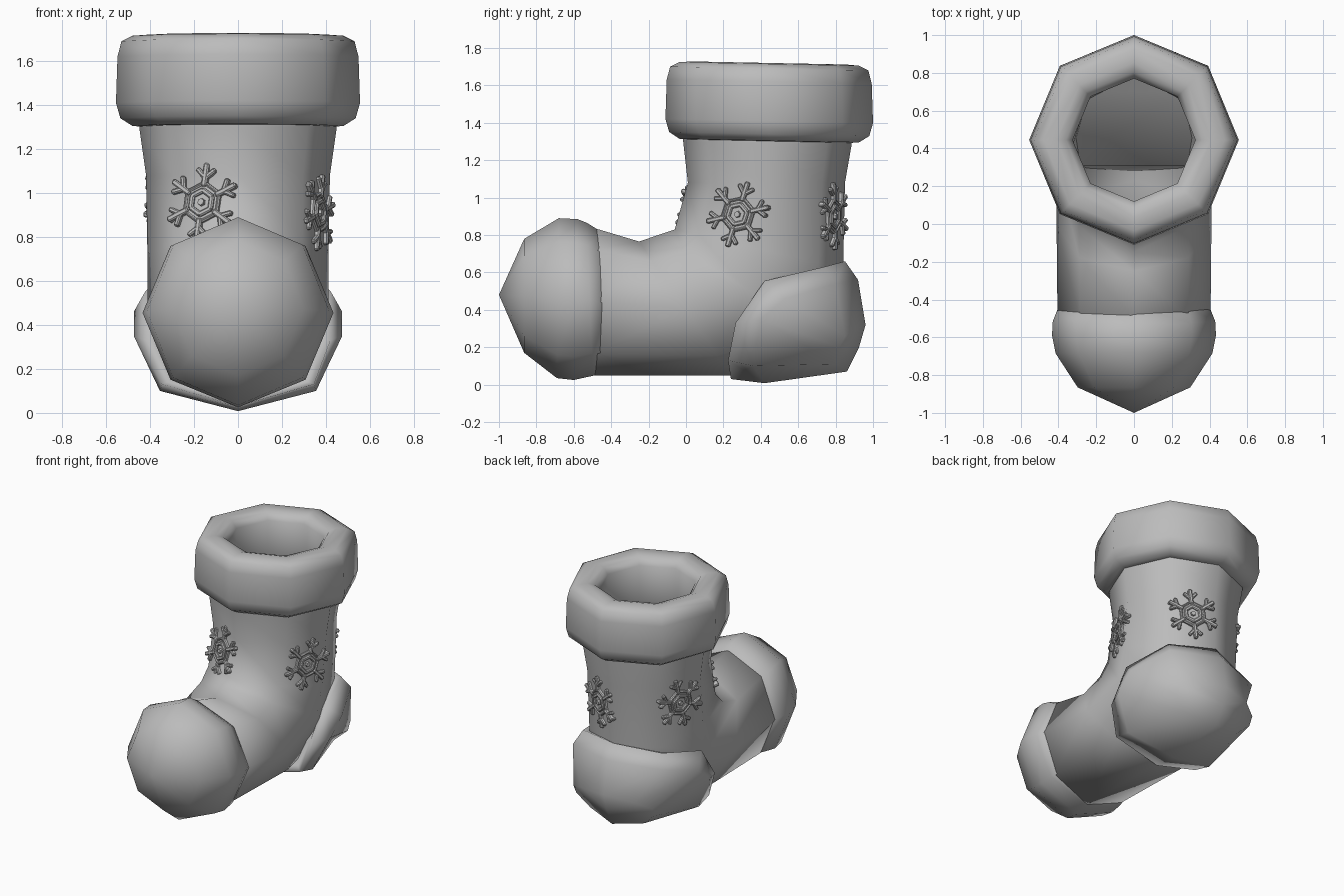
import bpy, bmesh, math
from mathutils import Vector, Matrix
from mathutils.bvhtree import BVHTree

cube = bpy.data.objects.get("Cube")
if cube:
    bpy.data.objects.remove(cube, do_unlink=True)

grey = bpy.data.materials.new("soft grey")
grey.use_nodes = True
color = (0.5, 0.5, 0.5, 1)
grey.diffuse_color = color
grey.node_tree.nodes["Principled BSDF"].inputs["Base Color"].default_value = color


def finish(bm, name, angle=180):
    bmesh.ops.recalc_face_normals(bm, faces=bm.faces)
    mesh = bpy.data.meshes.new(name)
    bm.to_mesh(mesh)
    bm.free()
    mesh.materials.append(grey)
    obj = bpy.data.objects.new(name, mesh)
    bpy.context.collection.objects.link(obj)
    bpy.ops.object.select_all(action="DESELECT")
    obj.select_set(True)
    bpy.context.view_layer.objects.active = obj
    if angle == 180:
        bpy.ops.object.shade_smooth()
    else:
        bpy.ops.object.shade_smooth_by_angle(angle=math.radians(angle))
    return obj


def octagon(front, back, width):
    """Eight-sided ring across the y-z plane, from its front point to its back point."""
    f, b = Vector((0, *front)), Vector((0, *back))
    ring = []
    for i in range(8):
        a = i * math.tau / 8
        ring.append((f + b) / 2 + (f - b) / 2 * math.cos(a) + Vector((width * math.sin(a), 0, 0)))
    return ring


def loft(rings, closed=False, start=False, end=False, tip=None):
    bm = bmesh.new()
    loops = [[bm.verts.new(p) for p in ring] for ring in rings]
    pairs = list(zip(loops, loops[1:]))
    if closed:
        pairs.append((loops[-1], loops[0]))
    n = len(loops[0])
    for a, b in pairs:
        for i in range(n):
            j = (i + 1) % n
            bm.faces.new((a[i], a[j], b[j], b[i]))
    if start:
        bm.faces.new(loops[0])
    if end:
        bm.faces.new(loops[-1])
    if tip:
        t = bm.verts.new(tip)
        for i in range(n):
            bm.faces.new((loops[-1][i], loops[-1][(i + 1) % n], t))
    return bm


# Hollow leg and foot
body = loft([octagon(*r) for r in (
    ((-.02, 1.5), (.89, 1.5), .45),
    ((-.015, 1.3), (.885, 1.28), .448),
    ((.01, 1.08), (.85, 1.08), .418),
    ((-.06, .83), (.84, .62), .412),
    ((-.15, .80), (.80, .22), .412),
    ((-.25, .765), (.24, .05), .41),
    ((-.50, .84), (-.50, .05), .405),
)])
bmesh.ops.recalc_face_normals(body, faces=body.faces)
surface = BVHTree.FromBMesh(body)
boot = finish(body, "boot_body")
solid = boot.modifiers.new("wall", "SOLIDIFY")
solid.thickness = 0.06
solid.offset = -1

# Rounded toe cap
finish(loft([octagon(*r) for r in (
    ((-.44, .81), (-.44, .06), .40),
    ((-.53, .865), (-.50, .047), .43),
    ((-.58, .885), (-.60, .025), .434),
    ((-.68, .89), (-.69, .035), .415),
    ((-.865, .78), (-.865, .17), .298),
)], start=True, tip=(0, -1, .48)), "toe_cap")

# Heel cap, each ring mirrored from one half
def mirrored(half):
    return [Vector(p) for p in half] + [Vector((-x, y, z)) for x, y, z in half[-2:0:-1]]

finish(loft([mirrored(h) for h in (
    ((0, .80, .64), (.27, .70, .61), (.38, .44, .53), (.37, .31, .33), (.30, .27, .15), (0, .27, .06)),
    ((0, .85, .66), (.32, .74, .63), (.42, .42, .555), (.42, .265, .33), (.345, .225, .13), (0, .24, .03)),
    ((0, .92, .56), (.36, .80, .54), (.474, .53, .46), (.474, .40, .35), (.355, .36, .10), (0, .42, .008)),
    ((0, .96, .32), (.22, .91, .30), (.32, .85, .26), (.32, .82, .20), (.22, .80, .11), (0, .86, .07)),
)], start=True, tip=(0, .925, .20)), "heel_cap")

# Thick cuff around the opening
profile = ((.325, 1.66), (.36, 1.705), (.41, 1.72), (.48, 1.715), (.53, 1.69), (.548, 1.62),
           (.555, 1.41), (.535, 1.34), (.48, 1.305), (.42, 1.30), (.35, 1.33), (.325, 1.40))
finish(loft([octagon((.445 - r, z + .02 * r), (.445 + r, z - .02 * r), r)
             for r, z in profile], closed=True), "cuff")


# Raised snowflakes
def bar(bm, a, b, width, height):
    a, b = Vector((*a, 0)), Vector((*b, 0))
    d = b - a
    m = (Matrix.Translation((a + b) / 2) @ Matrix.Rotation(math.atan2(d.y, d.x), 4, "Z")
         @ Matrix.Diagonal((d.length + width * .5, width, height * 2, 1)))
    made = bmesh.ops.create_cube(bm, size=1, matrix=m)["verts"]
    edges = {e for v in made for e in v.link_edges}
    bmesh.ops.bevel(bm, geom=list(edges), offset=.006, segments=1, affect="EDGES")


def polar(r, degrees):
    a = math.radians(degrees)
    return r * math.cos(a), r * math.sin(a)


def snowflake(name, degrees, height, spin):
    bm = bmesh.new()
    for k in range(6):
        a = 90 + k * 60
        bar(bm, polar(.08, a), polar(.175, a), .026, .022)
        fork = Vector(polar(.115, a))
        for side in (-48, 48):
            bar(bm, fork, fork + Vector(polar(.055, a + side)), .022, .020)
        bar(bm, polar(.092, a), polar(.092, a + 60), .016, .018)
        bar(bm, polar(.056, a), polar(.056, a + 60), .024, .024)
    bmesh.ops.create_cone(bm, cap_ends=True, segments=6, radius1=.024, radius2=.016, depth=.05)
    bmesh.ops.create_cone(bm, cap_ends=True, segments=6, radius1=.09, radius2=.09, depth=.02)
    out = Vector((*polar(1, degrees), 0))
    hit, normal, _, _ = surface.ray_cast(Vector((0, .43, height)) + out * 2, -out)
    if normal.dot(out) < 0:
        normal = -normal
    across = Vector((0, 0, 1)).cross(normal).normalized()
    turn = Matrix((across, normal.cross(across), normal)).transposed().to_4x4()
    bm.transform(Matrix.Translation(hit) @ turn @ Matrix.Rotation(math.radians(spin), 4, "Z"))
    finish(bm, name, 30)


for name, degrees, height, spin in (("front", -112.5, .955, -3), ("left", -22.5, .91, -18),
                                    ("back", 67.5, .90, 8), ("right", 157.5, .95, 14)):
    snowflake("snowflake_" + name, degrees, height, spin)
